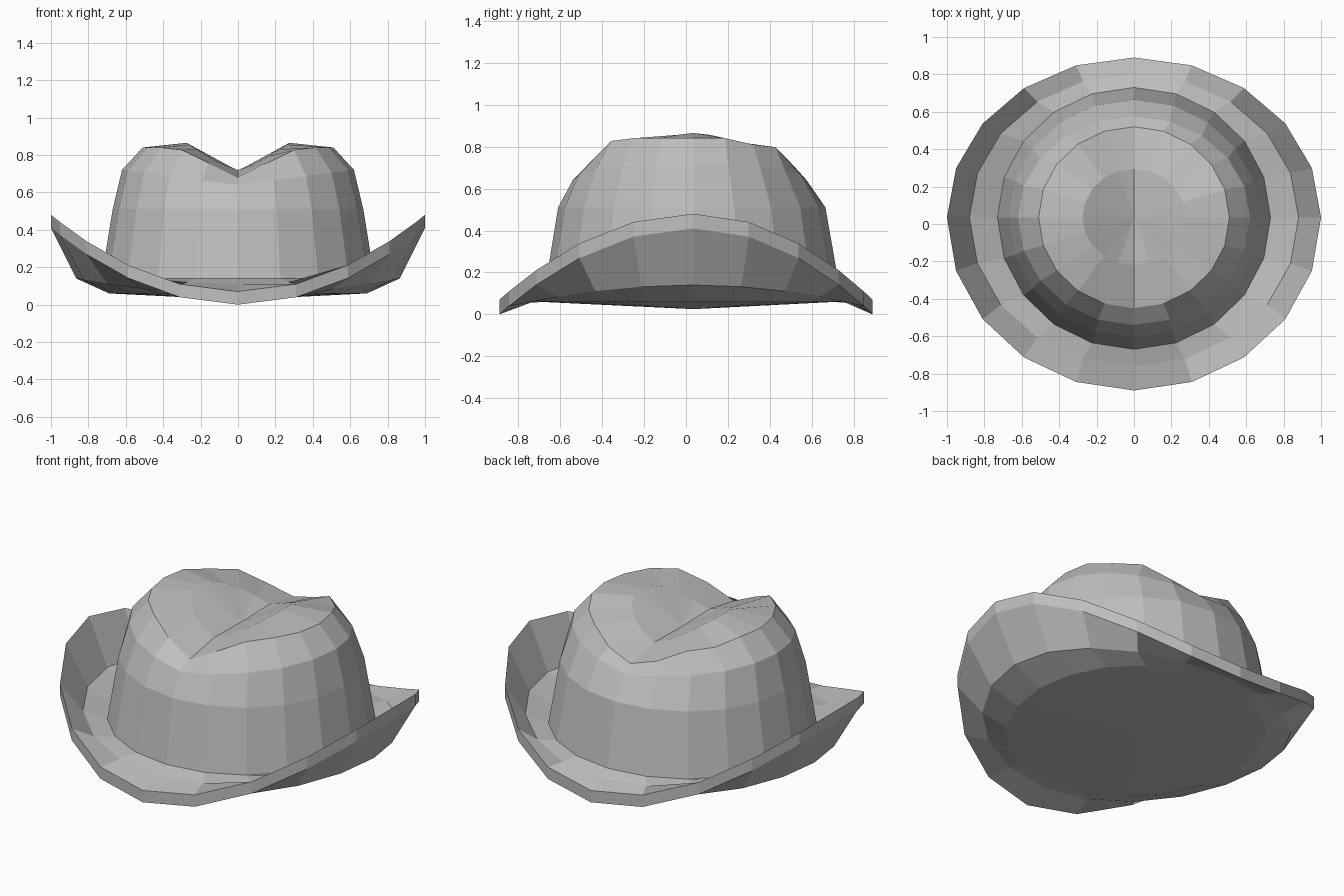
import bpy
import bmesh
import math

if "Cube" in bpy.data.objects:
    bpy.data.objects.remove(bpy.data.objects["Cube"])

SIDES = 20

felt = bpy.data.materials.new("grey felt")
felt.diffuse_color = (0.52, 0.52, 0.52, 1)
felt.use_nodes = True
felt.node_tree.nodes["Principled BSDF"].inputs["Base Color"].default_value = felt.diffuse_color


def ring(bm, width, front, back, height):
    """Oval ring; height(s, c) gives z from the sideways and back-facing amounts."""
    yc = 0.035
    verts = []
    for i in range(SIDES):
        a = 2 * math.pi * i / SIDES
        s, c = math.sin(a), math.cos(a)
        reach = (back - yc) if c > 0 else (front + yc)
        verts.append(bm.verts.new((width * s, yc + reach * c, height(abs(s), c))))
    return verts


def bridge(bm, a, b):
    for i in range(SIDES):
        j = (i + 1) % SIDES
        bm.faces.new((a[i], a[j], b[j], b[i]))


def cap(bm, loop, z):
    centre = bm.verts.new((0, 0.035, z))
    for i in range(SIDES):
        bm.faces.new((loop[i], loop[(i + 1) % SIDES], centre))


def finish(bm, name):
    bmesh.ops.recalc_face_normals(bm, faces=bm.faces)
    mesh = bpy.data.meshes.new(name)
    bm.to_mesh(mesh)
    bm.free()
    mesh.materials.append(felt)
    obj = bpy.data.objects.new(name, mesh)
    bpy.context.collection.objects.link(obj)


# Height of the pinched upper edge: low at front and back, high at the sides
def pinch(s, c):
    z = 0.68 + 0.16 * min(1.0, s / 0.64)
    return z - (0.03 if c > 0.5 and s > 0.1 else 0)


# Brim: flat underside, upturned sides, thick rim, upper surface to the crown
bm = bmesh.new()
brim = [
    ring(bm, 0.69, 0.70, 0.72, lambda s, c: 0.06),
    ring(bm, 0.865, 0.76, 0.78, lambda s, c: 0.055 + 0.085 * s * s),
    ring(bm, 1.0, 0.89, 0.89, lambda s, c: 0.41 * s * s),
    ring(bm, 1.0, 0.89, 0.89, lambda s, c: 0.07 + 0.41 * s * s),
    ring(bm, 0.88, 0.76, 0.80, lambda s, c: 0.11 + 0.10 * s * s),
    ring(bm, 0.73, 0.67, 0.73, lambda s, c: 0.14),
]
for lower, upper in zip(brim, brim[1:]):
    bridge(bm, lower, upper)
cap(bm, brim[0], 0.025)
finish(bm, "brim")

# Crown: tapered wall, rounded shoulder and creased top
bm = bmesh.new()
crown = [
    ring(bm, 0.73, 0.67, 0.73, lambda s, c: 0.14),
    ring(bm, 0.67, 0.61, 0.665, lambda s, c: 0.51),
    ring(bm, 0.62, 0.54, 0.575, lambda s, c: 0.64 + 0.08 * s),
    ring(bm, 0.51, 0.45, 0.52, pinch),
    ring(bm, 0.275, 0.22, 0.295, lambda s, c: 0.72 + 0.145 * s ** 1.3),
]
for lower, upper in zip(crown, crown[1:]):
    bridge(bm, lower, upper)
cap(bm, crown[-1], 0.715)
finish(bm, "crown")
